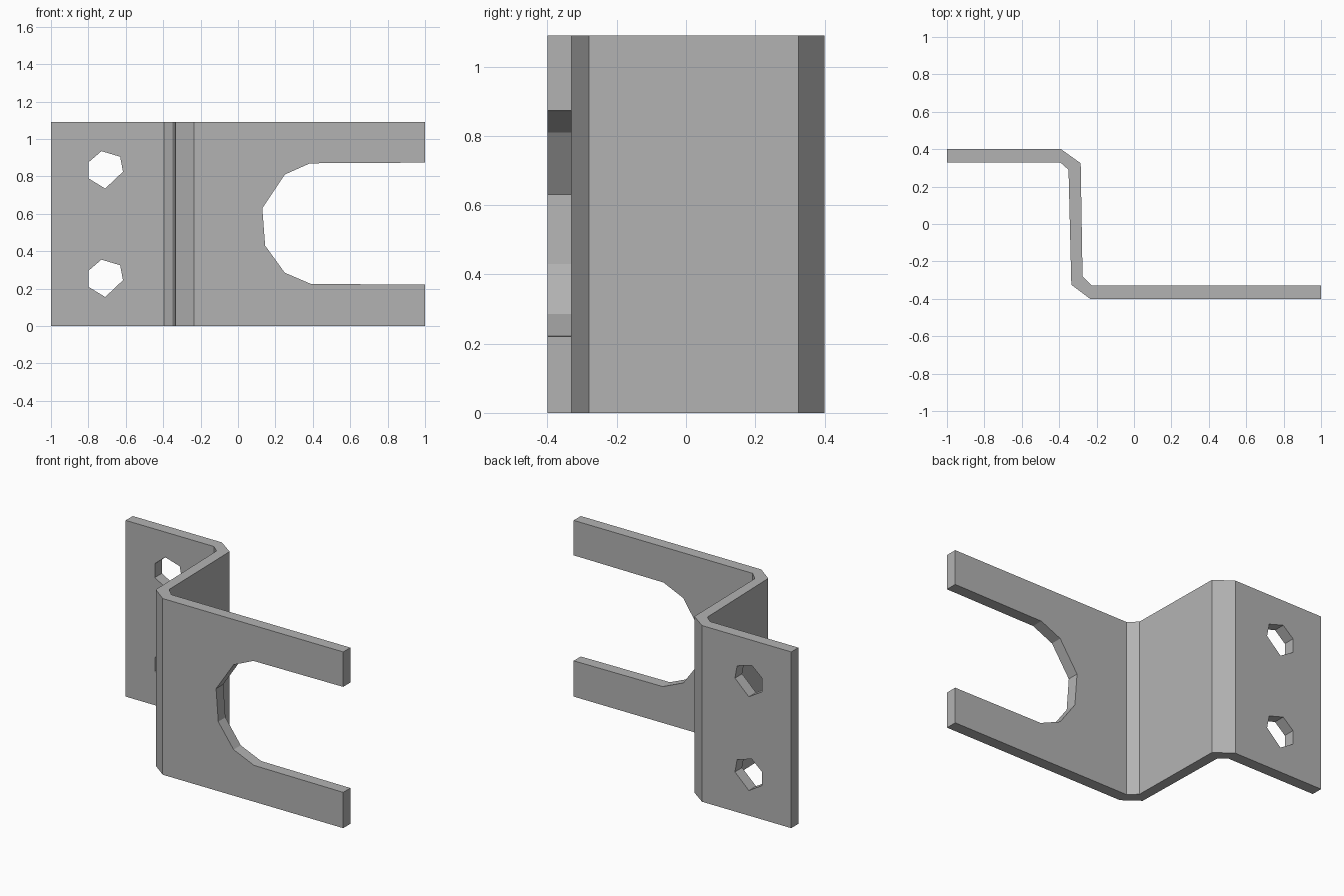
import bpy
import bmesh
from mathutils import Vector

cube = bpy.data.objects.get("Cube")
if cube:
    bpy.data.objects.remove(cube, do_unlink=True)

HEIGHT = 1.09

steel = bpy.data.materials.new("grey steel")
steel.use_nodes = True
colour = (0.45, 0.45, 0.45, 1)
steel.diffuse_color = colour
steel.node_tree.nodes["Principled BSDF"].inputs["Base Color"].default_value = colour


def prism(name, outline, place, depth):
    """Extrude a 2D outline, mapped to 3D by place, along depth."""
    bm = bmesh.new()
    face = bm.faces.new([bm.verts.new(place(a, b)) for a, b in outline])
    grown = bmesh.ops.extrude_face_region(bm, geom=[face])["geom"]
    bmesh.ops.translate(bm, vec=Vector(depth),
                        verts=[g for g in grown if isinstance(g, bmesh.types.BMVert)])
    bmesh.ops.recalc_face_normals(bm, faces=bm.faces)
    mesh = bpy.data.meshes.new(name)
    bm.to_mesh(mesh)
    bm.free()
    mesh.materials.append(steel)
    obj = bpy.data.objects.new(name, mesh)
    bpy.context.collection.objects.link(obj)
    return obj


# Bent strip: rear flange, web and front flange with chamfered bends
strip = [(-1, 0.4), (-0.39, 0.4), (-0.285, 0.325), (-0.275, -0.28),
         (-0.225, -0.33), (1, -0.33), (1, -0.4), (-0.235, -0.4),
         (-0.335, -0.325), (-0.35, 0.29), (-0.395, 0.33), (-1, 0.33)]
bracket = prism("bent_bracket", strip, lambda x, y: (x, y, 0), (0, 0, HEIGHT))

# Open-ended slot in the front flange
slot = [(1.2, 0.22), (0.39, 0.225), (0.25, 0.285), (0.145, 0.43),
        (0.13, 0.63), (0.25, 0.81), (0.385, 0.87), (1.2, 0.875)]
cutters = [prism("slot_cutter", slot, lambda x, z: (x, -0.5, z), (0, 0.3, 0))]

# Two rough bolt holes in the rear flange
hole = [(-0.09, 0.04), (-0.02, 0.1), (0.08, 0.07),
        (0.095, -0.01), (0, -0.1), (-0.09, -0.045)]
for label, height in (("lower", 0.255), ("upper", 0.835)):
    cutters.append(prism(label + "_hole_cutter", hole,
                         lambda x, z: (x - 0.71, 0.2, z + height), (0, 0.4, 0)))

# Cut the openings and keep the finished mesh
for cutter in cutters:
    cutter.hide_render = True
    cut = bracket.modifiers.new(cutter.name, "BOOLEAN")
    cut.operation = "DIFFERENCE"
    cut.solver = "EXACT"
    cut.object = cutter
graph = bpy.context.evaluated_depsgraph_get()
finished = bpy.data.meshes.new_from_object(bracket.evaluated_get(graph))
bracket.modifiers.clear()
bracket.data = finished
for cutter in cutters:
    bpy.data.objects.remove(cutter, do_unlink=True)
